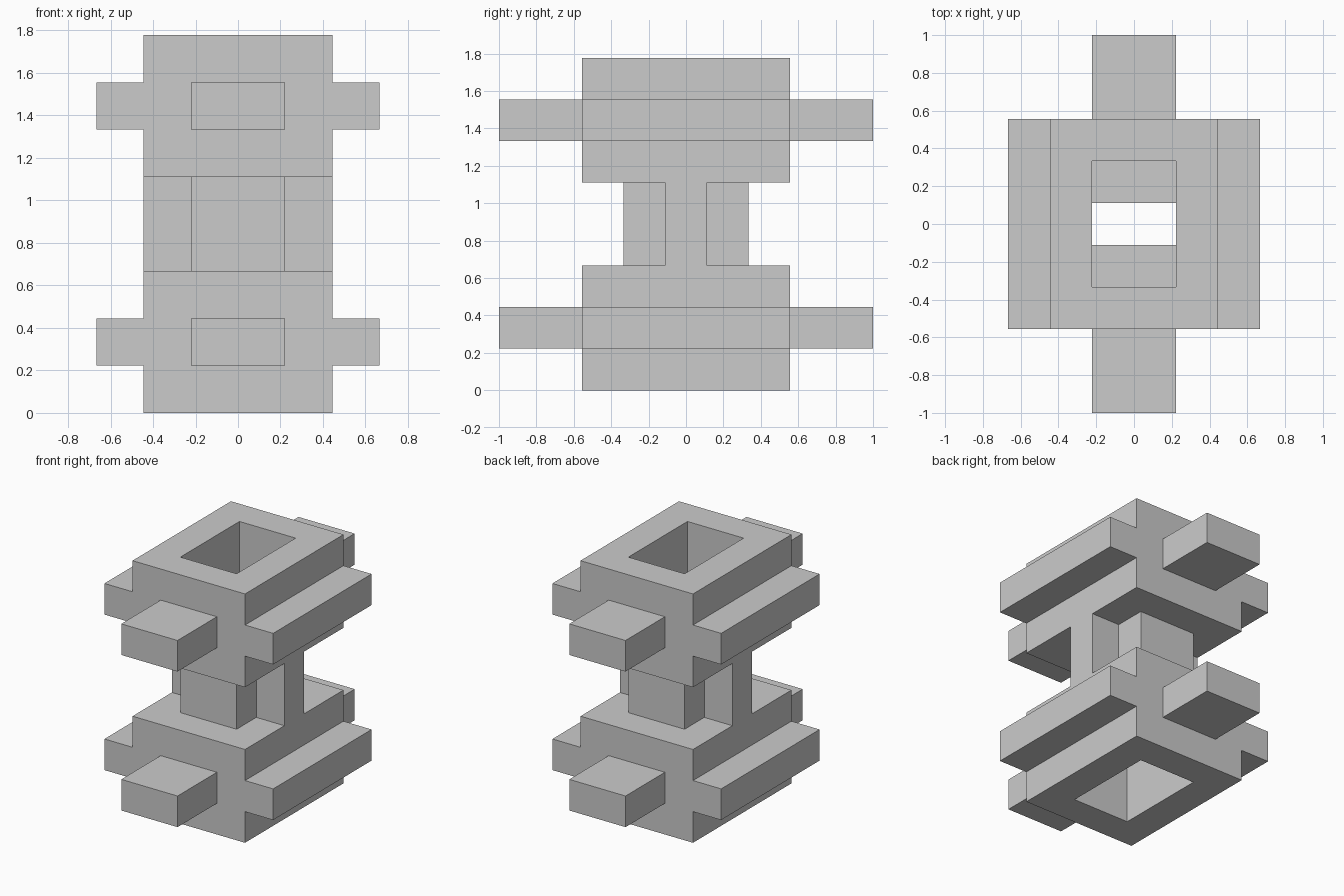
import bpy
import bmesh
from mathutils import Vector

if "Cube" in bpy.data.objects:
    bpy.data.objects.remove(bpy.data.objects["Cube"])

U = 2 / 9            # module of the design: the model is nine modules deep
TIER_H = 3 * U       # height of each tier
GAP = 2 * U          # height of the open middle


def finish(name, bm):
    bmesh.ops.recalc_face_normals(bm, faces=bm.faces)
    mesh = bpy.data.meshes.new(name)
    bm.to_mesh(mesh)
    bm.free()
    obj = bpy.data.objects.new(name, mesh)
    bpy.context.collection.objects.link(obj)
    return obj


def box(name, lo, hi, hidden=()):
    """Box between two corners; faces whose normal is in hidden are left open."""
    lo, hi = Vector(lo), Vector(hi)
    bm = bmesh.new()
    bmesh.ops.create_cube(bm, size=1)
    bm.normal_update()
    drop = [f for f in bm.faces
            if any(f.normal.dot(Vector(n)) > 0.9 for n in hidden)]
    for v in bm.verts:
        v.co = (lo + hi) / 2 + v.co * (hi - lo)
    mesh_faces = [f for f in bm.faces if f not in drop]
    bmesh.ops.recalc_face_normals(bm, faces=mesh_faces)
    bmesh.ops.delete(bm, geom=drop, context='FACES_ONLY')
    mesh = bpy.data.meshes.new(name)
    bm.to_mesh(mesh)
    bm.free()
    obj = bpy.data.objects.new(name, mesh)
    bpy.context.collection.objects.link(obj)
    return obj


def frame(name, outer, inner, z0, z1):
    """Rectangular block with a rectangular shaft straight through it."""
    bm = bmesh.new()
    corners = ((-1, -1), (1, -1), (1, 1), (-1, 1))
    rings = [[bm.verts.new((sx * w, sy * d, z)) for sx, sy in corners]
             for (w, d), z in ((outer, z0), (outer, z1), (inner, z1), (inner, z0))]
    for k in range(4):
        a, b = rings[k], rings[(k + 1) % 4]
        for i in range(4):
            j = (i + 1) % 4
            bm.faces.new((a[i], a[j], b[j], b[i]))
    return finish(name, bm)


UP, DOWN = (0, 0, 1), (0, 0, -1)

# Two identical tiers: hollow block, side rails, front and back pegs
for tier, z in (("lower", 0), ("upper", TIER_H + GAP)):
    frame(f"{tier}_block", (2 * U, 2.5 * U), (U, 1.5 * U), z, z + TIER_H)
    z0, z1 = z + U, z + 2 * U
    for side, s in (("left", -1), ("right", 1)):
        x0, x1 = sorted((s * 2 * U, s * 3 * U))
        box(f"{tier}_{side}_rail", (x0, -2.5 * U, z0), (x1, 2.5 * U, z1), [(-s, 0, 0)])
    for side, s in (("front", -1), ("back", 1)):
        y0, y1 = sorted((s * 2.5 * U, s * 4.5 * U))
        box(f"{tier}_{side}_peg", (-U, y0, z0), (U, y1, z1), [(0, -s, 0)])

# Four posts around the open shaft; the side posts meet the tiers at both ends
z0, z1 = TIER_H, TIER_H + GAP
for side, s in (("left", -1), ("right", 1)):
    x0, x1 = sorted((s * U, s * 2 * U))
    box(f"{side}_post", (x0, -0.5 * U, z0), (x1, 0.5 * U, z1), [UP, DOWN])
for side, s in (("front", -1), ("back", 1)):
    y0, y1 = sorted((s * 0.5 * U, s * 1.5 * U))
    box(f"{side}_post", (-U, y0, z0), (U, y1, z1))
